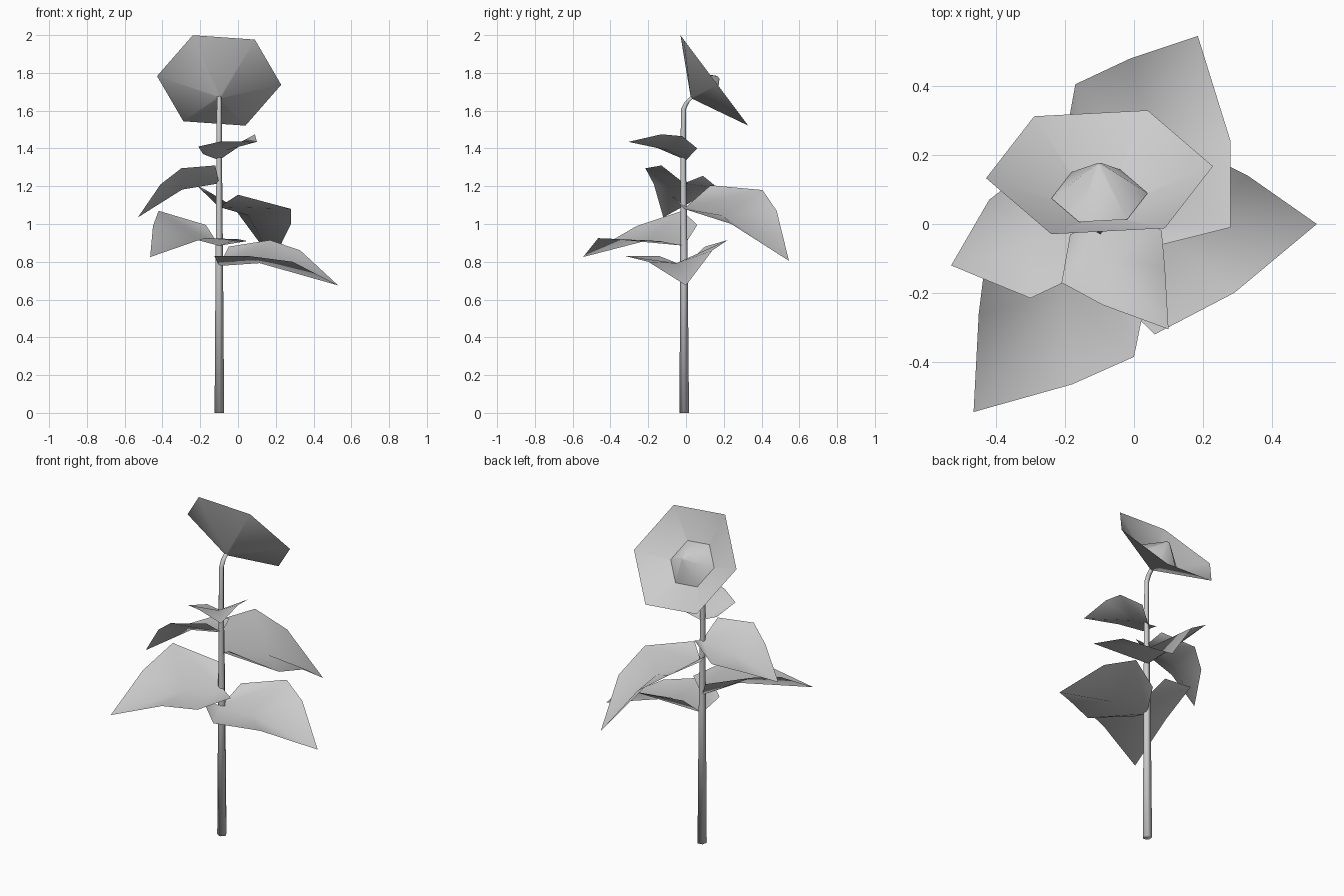
import bpy, bmesh, math
from mathutils import Vector

cube = bpy.data.objects.get("Cube")
if cube:
    bpy.data.objects.remove(cube, do_unlink=True)

GREY = (0.6, 0.6, 0.6, 1.0)
grey = bpy.data.materials.new("plain grey")
grey.use_nodes = True
grey.diffuse_color = GREY
shader = next(n for n in grey.node_tree.nodes if n.type == 'BSDF_PRINCIPLED')
shader.inputs["Base Color"].default_value = GREY
shader.inputs["Roughness"].default_value = 0.8


def finish(name, bm):
    """Turn a bmesh into a smooth-shaded object."""
    for face in bm.faces:
        face.smooth = True
    mesh = bpy.data.meshes.new(name)
    bm.to_mesh(mesh)
    bm.free()
    mesh.materials.append(grey)
    obj = bpy.data.objects.new(name, mesh)
    bpy.context.collection.objects.link(obj)
    return obj


def tube(name, rings, sides, start, cap_start=False, cap_end=False):
    """Skin through polygon rings of (centre, radius, side axis, up axis)."""
    bm = bmesh.new()
    loops = []
    for centre, radius, side, up in rings:
        loop = []
        for i in range(sides):
            a = math.radians(start) + i * math.tau / sides
            loop.append(bm.verts.new(centre + radius * (math.cos(a) * side + math.sin(a) * up)))
        loops.append(loop)
    for low, high in zip(loops, loops[1:]):
        for i in range(sides):
            j = (i + 1) % sides
            bm.faces.new((low[i], low[j], high[j], high[i]))
    if cap_start:
        bm.faces.new(loops[0][::-1])
    if cap_end:
        bm.faces.new(loops[-1])
    return finish(name, bm)


def leaf(name, base, tip, left, right):
    """Folded leaf; each side runs through a shoulder, widest and outer point."""
    base, tip = Vector(base), Vector(tip)
    left, right = [[Vector(p) for p in side] for side in (left, right)]
    # The fold sinks below the widest points in proportion to the length
    middle = (left[1] + right[1]) / 2
    middle.z -= (tip - base).length * 0.125
    bm = bmesh.new()
    root, fold, end = [bm.verts.new(p) for p in (base, middle, tip)]
    for side in (left, right):
        shoulder, wide, outer = [bm.verts.new(p) for p in side]
        for corners in ((root, wide, shoulder), (root, fold, wide),
                        (fold, outer, wide), (fold, end, outer)):
            bm.faces.new(corners)
    bmesh.ops.recalc_face_normals(bm, faces=bm.faces[:])
    if sum(f.normal.z for f in bm.faces) < 0:
        bmesh.ops.reverse_faces(bm, faces=bm.faces[:])
    return finish(name, bm)


X, Y = Vector((1, 0, 0)), Vector((0, 1, 0))

# Stem, tapering and bending back under the flower
stem_path = [(-0.008, 0, 0.027), (-0.01, 0.8, 0.021), (-0.015, 1.4, 0.015),
             (-0.012, 1.61, 0.014), (0.005, 1.645, 0.014), (0.04, 1.68, 0.013)]
tube("stem", [(Vector((-0.1, y, z)), r, X, Y) for y, z, r in stem_path],
     5, 135, cap_start=True, cap_end=True)

# Flower head: open, tilted six-sided bowl with a cone rising in its middle
middle = Vector((-0.1, 0.15, 1.76))
up = Vector((0, -0.6, 0.8))
facing = up.cross(X)


def flower_rings(profile):
    return [(middle + facing * depth, radius, X, up) for radius, depth in profile]


tube("flower_bowl", flower_rings([(0.012, -0.15), (0.33, 0)]), 6, 55, cap_start=True)
tube("flower_centre", flower_rings([(0.14, -0.085), (0.01, 0.027)]), 6, 55, cap_end=True)

# Leaves, from the lowest to the highest
leaf("lowest_left_leaf", (-0.1, -0.01, 0.778), (0.53, 0, 0.675),
     left=((-0.05, 0.1, 0.88), (0.17, 0.22, 0.915), (0.33, 0.14, 0.86)),
     right=((-0.125, -0.14, 0.83), (0.06, -0.32, 0.83), (0.29, -0.2, 0.8)))
leaf("front_right_leaf", (-0.1, -0.01, 0.885), (-0.465, -0.545, 0.825),
     left=((0.05, -0.14, 0.91), (0, -0.385, 0.92), (-0.18, -0.465, 0.925)),
     right=((-0.17, 0.06, 0.995), (-0.42, -0.02, 1.07), (-0.45, -0.26, 0.99)))
leaf("back_leaf", (-0.1, 0, 1.09), (0.185, 0.545, 0.805),
     left=((-0.22, 0.13, 1.205), (-0.17, 0.405, 1.18), (-0.01, 0.48, 1.07)),
     right=((0, -0.08, 1.155), (0.28, -0.01, 1.08), (0.28, 0.24, 1.0)))
leaf("right_leaf", (-0.1, -0.01, 1.215), (-0.53, -0.12, 1.035),
     left=((-0.12, -0.13, 1.31), (-0.3, -0.215, 1.295), (-0.41, -0.17, 1.21)),
     right=((-0.12, 0.09, 1.255), (-0.29, 0.17, 1.19), (-0.42, 0.07, 1.14)))
leaf("highest_front_leaf", (-0.1, 0, 1.338), (0.1, -0.305, 1.435),
     left=((-0.01, 0.06, 1.4), (0.08, -0.02, 1.465), (0.09, -0.13, 1.475)),
     right=((-0.185, -0.03, 1.37), (-0.21, -0.17, 1.41), (-0.09, -0.235, 1.437)))
